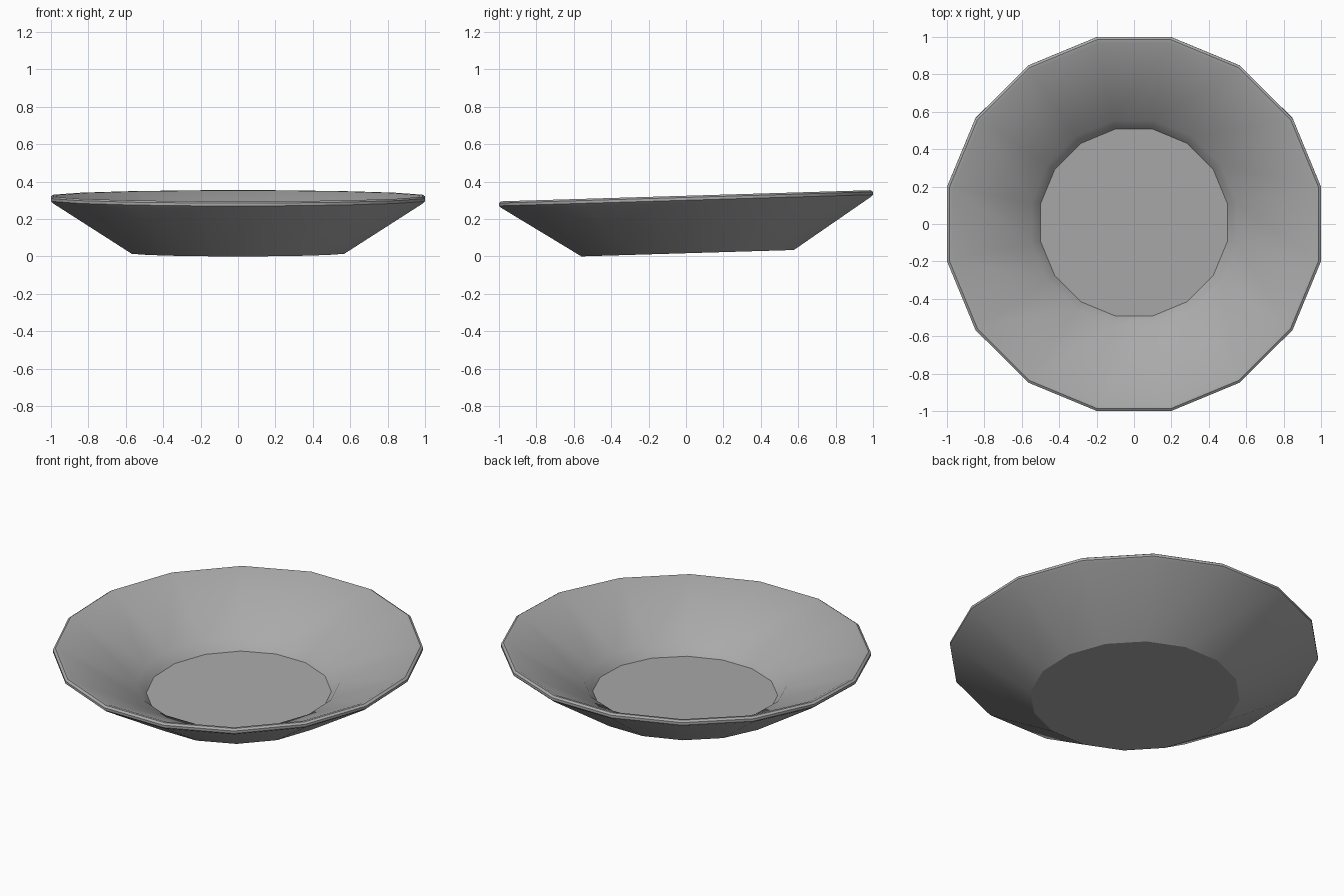
import bpy, math
from mathutils import Matrix

if "Cube" in bpy.data.objects:
    bpy.data.objects.remove(bpy.data.objects["Cube"])

SIDES = 16

# Profile from underside centre, around the rim, to the inner floor:
# (distance to the flat side, height)
profile = [(0.568, 0.0), (0.987, 0.271), (1.0, 0.283), (1.0, 0.298),
           (0.987, 0.307), (0.969, 0.305), (0.547, 0.088), (0.50, 0.03)]

verts, faces = [], []
for r, z in profile:
    rad = r / math.cos(math.pi / SIDES)
    for i in range(SIDES):
        a = 2 * math.pi * (i + 0.5) / SIDES
        verts.append((rad * math.cos(a), rad * math.sin(a), z))
for k in range(len(profile) - 1):
    for i in range(SIDES):
        j = (i + 1) % SIDES
        faces.append((k * SIDES + i, k * SIDES + j,
                      (k + 1) * SIDES + j, (k + 1) * SIDES + i))
# Underside and inner floor
faces.append(tuple(reversed(range(SIDES))))
last = (len(profile) - 1) * SIDES
faces.append(tuple(range(last, last + SIDES)))

mesh = bpy.data.meshes.new("bowl")
mesh.from_pydata(verts, [], faces)

# Slight tilt, then rest on the ground and centre
mesh.transform(Matrix.Rotation(math.atan(0.03), 4, 'X'))
ys = [v.co.y for v in mesh.vertices]
zs = [v.co.z for v in mesh.vertices]
mesh.transform(Matrix.Translation((0, -(min(ys) + max(ys)) / 2, -min(zs))))

bowl = bpy.data.objects.new("bowl", mesh)
bpy.context.collection.objects.link(bowl)

grey = bpy.data.materials.new("plain grey")
grey.diffuse_color = (0.4, 0.4, 0.4, 1)
grey.use_nodes = True
grey.node_tree.nodes["Principled BSDF"].inputs["Base Color"].default_value = grey.diffuse_color
mesh.materials.append(grey)

# Smooth walls, crisp rim and floor edges
bpy.context.view_layer.objects.active = bowl
bowl.select_set(True)
bpy.ops.object.shade_smooth_by_angle(angle=math.radians(30))
